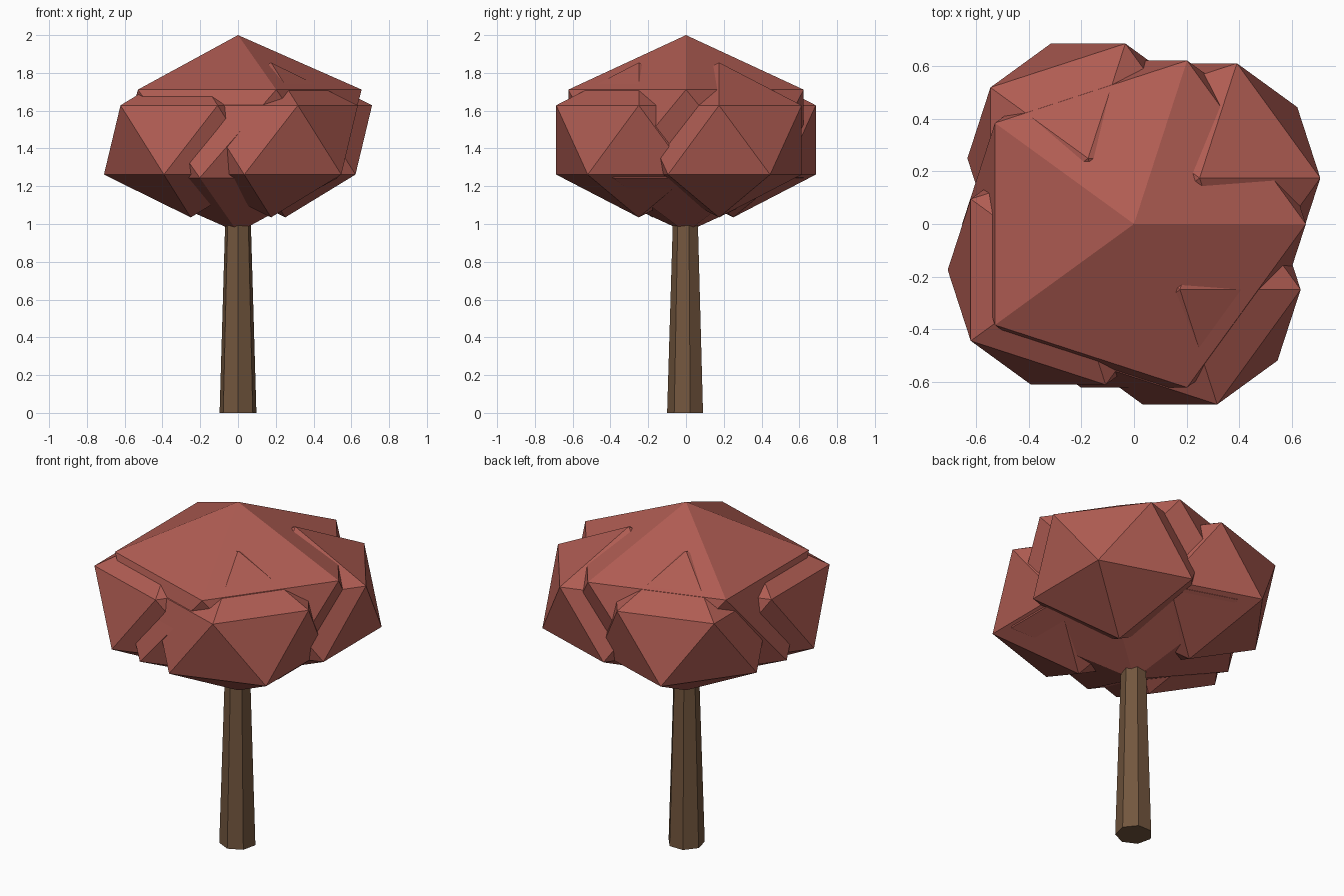
import bpy
from math import radians

if "Cube" in bpy.data.objects:
    bpy.data.objects.remove(bpy.data.objects["Cube"])


def material(name, rgb):
    m = bpy.data.materials.new(name)
    m.diffuse_color = (*rgb, 1)
    m.use_nodes = True
    m.node_tree.nodes["Principled BSDF"].inputs["Base Color"].default_value = m.diffuse_color
    return m


leaf = material("leaf_red", (0.43, 0.107, 0.085))
bark = material("bark_brown", (0.17, 0.093, 0.048))


def leaf_clump(name, location, radius, half_height):
    # squashed 20-sided ball
    bpy.ops.mesh.primitive_ico_sphere_add(subdivisions=1, radius=1, location=location)
    ob = bpy.context.object
    ob.name = name
    ob.scale = (radius, radius, half_height)
    ob.data.materials.append(leaf)


# trunk: tapered seven-sided post, its top buried in the crown
bpy.ops.mesh.primitive_cone_add(vertices=7, radius1=0.1, radius2=0.067, depth=1.1,
                                location=(0, 0, 0.55), rotation=(0, 0, radians(180)))
trunk = bpy.context.object
trunk.name = "trunk"
trunk.data.materials.append(bark)

# crown: large central clump
leaf_clump("crown_centre", (0, 0, 1.478), 0.732, 0.522)

# four smaller clumps, each a quarter turn around the trunk, all facing the same way
x, y = 0.25, 0.175
for i in range(4):
    leaf_clump(f"crown_side_{i + 1}", (x, y, 1.445), 0.514, 0.41)
    x, y = -y, x
